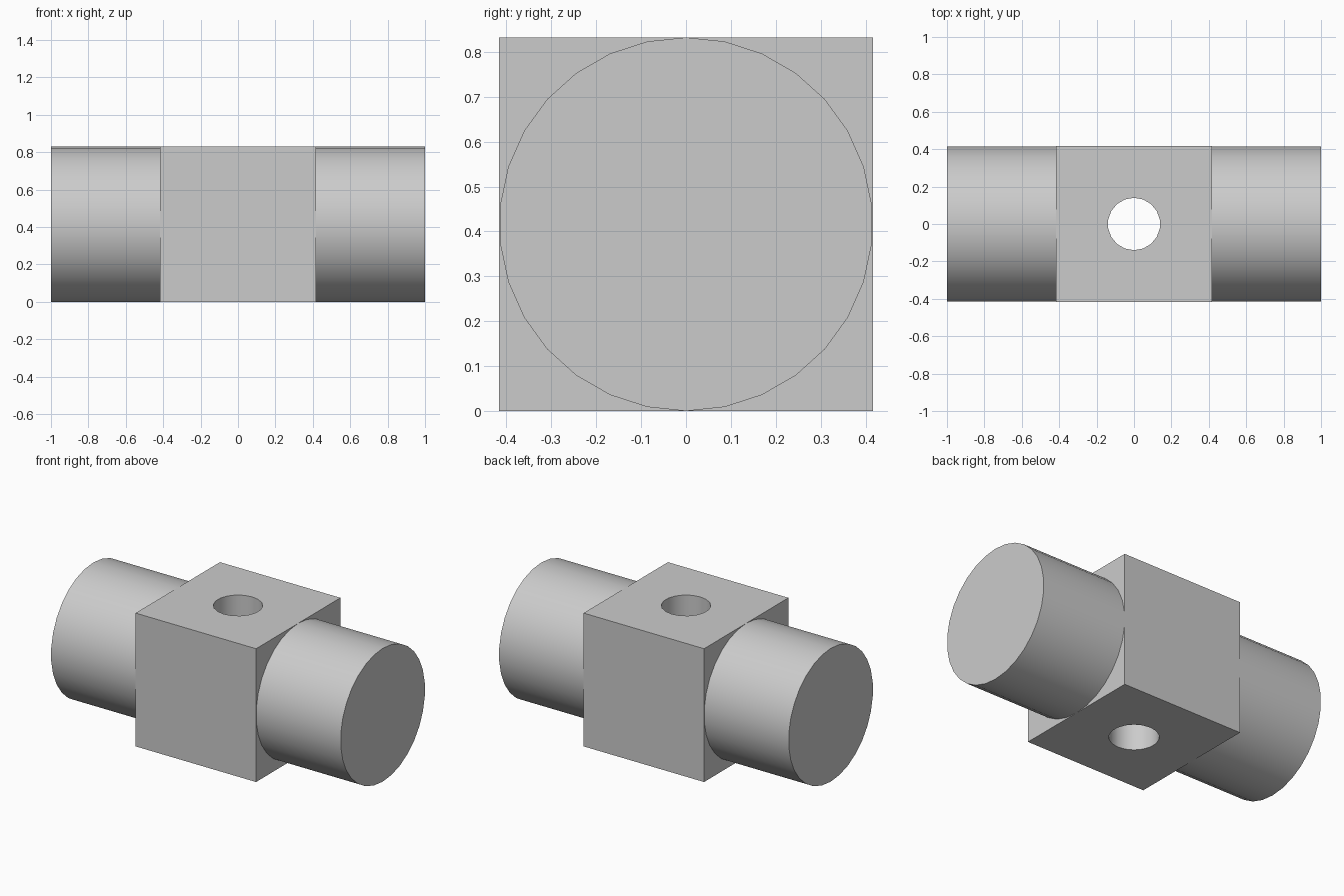
import bpy
import math

default = bpy.data.objects.get("Cube")
if default:
    bpy.data.objects.remove(default, do_unlink=True)

SIDE = 0.832            # block edge length
HALF = SIDE / 2
HOLE_RADIUS = 0.14
OVERLAP = 0.005         # how far the stubs sink into the block

grey = bpy.data.materials.new("plain grey")
grey.use_nodes = True
colour = (0.6, 0.6, 0.6, 1)
grey.diffuse_color = colour
grey.node_tree.nodes["Principled BSDF"].inputs["Base Color"].default_value = colour


def finish(obj, name):
    obj.name = name
    obj.data.materials.clear()
    obj.data.materials.append(grey)
    bpy.ops.object.select_all(action="DESELECT")
    obj.select_set(True)
    bpy.context.view_layer.objects.active = obj
    bpy.ops.object.shade_smooth_by_angle(angle=math.radians(30))


# Vertical hole cutter
bpy.ops.mesh.primitive_cylinder_add(vertices=18, radius=HOLE_RADIUS, depth=SIDE * 2,
                                    location=(0, 0, HALF))
cutter = bpy.context.object
cutter.name = "hole_cutter"
cutter.hide_render = True

# Central block, drilled through from top to bottom
bpy.ops.mesh.primitive_cube_add(size=SIDE, location=(0, 0, HALF))
block = bpy.context.object
drill = block.modifiers.new("drill", "BOOLEAN")
drill.operation = "DIFFERENCE"
drill.solver = "EXACT"
drill.object = cutter
bpy.ops.object.modifier_apply(modifier=drill.name)
bpy.data.objects.remove(cutter, do_unlink=True)
finish(block, "central_block")

# Round stubs on both sides, each with a corner of its outline at the top
inner = HALF - OVERLAP
for name, side in (("left_stub", 1), ("right_stub", -1)):
    bpy.ops.mesh.primitive_cylinder_add(vertices=30, radius=HALF, depth=1 - inner,
                                        location=(side * (1 + inner) / 2, 0, HALF),
                                        rotation=(0, math.pi / 2, 0))
    stub = bpy.context.object
    # Turn the outline a quarter so that its corners sit at top and bottom
    stub.rotation_euler = (math.pi / 2, 0, math.pi / 2)
    finish(stub, name)
